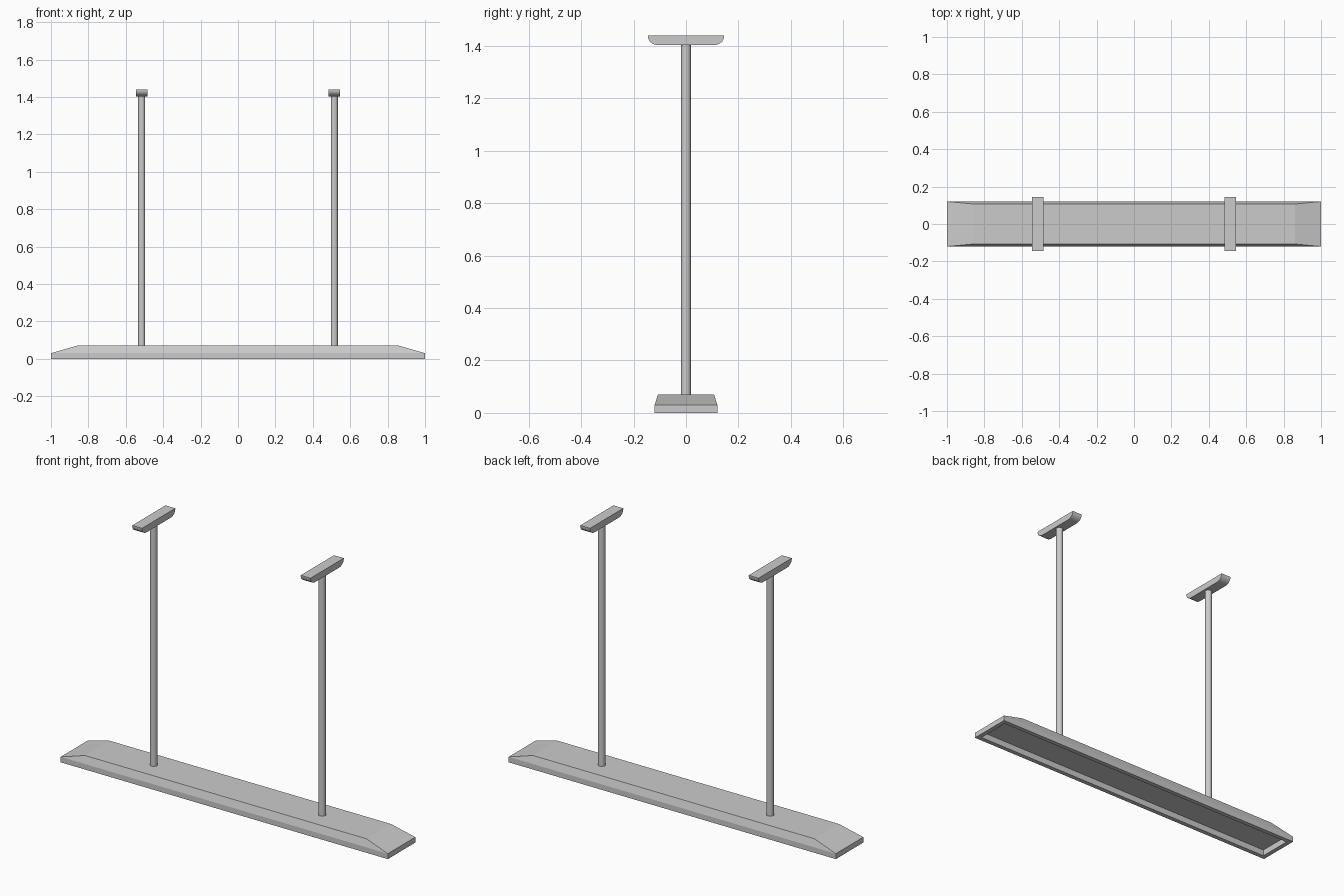
import bpy, bmesh, math

if "Cube" in bpy.data.objects:
    bpy.data.objects.remove(bpy.data.objects["Cube"])


def make_object(name, bm):
    bmesh.ops.recalc_face_normals(bm, faces=bm.faces[:])
    mesh = bpy.data.meshes.new(name)
    bm.to_mesh(mesh)
    bm.free()
    obj = bpy.data.objects.new(name, mesh)
    bpy.context.collection.objects.link(obj)
    return obj


def smooth(obj):
    bpy.ops.object.select_all(action='DESELECT')
    obj.select_set(True)
    bpy.context.view_layer.objects.active = obj
    bpy.ops.object.shade_smooth_by_angle(angle=math.radians(40))


# Lamp housing: stacked rectangles from the recessed panel, round the rim, to the top
sections = [(0.975, 0.095, 0.035), (0.975, 0.095, 0.0), (1.0, 0.12, 0.0),
            (1.0, 0.12, 0.03), (0.86, 0.107, 0.07)]
bm = bmesh.new()
rings = [[bm.verts.new((sx * x, sy * y, z))
          for sx, sy in ((-1, -1), (1, -1), (1, 1), (-1, 1))]
         for x, y, z in sections]
for a, b in zip(rings, rings[1:]):
    for i in range(4):
        j = (i + 1) % 4
        bm.faces.new((a[i], a[j], b[j], b[i]))
bm.faces.new(rings[0])
bm.faces.new(rings[-1])
make_object("lamp_housing", bm)

# Ceiling mount profile: flat top, rounded lower corners
top, bottom, half, rx, rz = 1.44, 1.403, 0.145, 0.04, 0.032
side = [(half, top)]
for i in range(7):
    t = math.radians(15 * i)
    side.append((half - rx + rx * math.cos(t), bottom + rz - rz * math.sin(t)))
profile = side + [(-y, z) for y, z in reversed(side)]

for label, x in (("left", -0.515), ("right", 0.515)):
    # Hanging rod
    bpy.ops.mesh.primitive_cylinder_add(vertices=20, radius=0.019, depth=1.34,
                                        location=(x, 0, 0.738))
    rod = bpy.context.object
    rod.name = label + "_hanging_rod"
    smooth(rod)

    # Ceiling mount, extruded across x
    bm = bmesh.new()
    face = bm.faces.new([bm.verts.new((x - 0.03, y, z)) for y, z in profile])
    ext = bmesh.ops.extrude_face_region(bm, geom=[face], use_keep_orig=True)
    moved = [g for g in ext["geom"] if isinstance(g, bmesh.types.BMVert)]
    bmesh.ops.translate(bm, verts=moved, vec=(0.06, 0, 0))
    smooth(make_object(label + "_ceiling_mount", bm))
